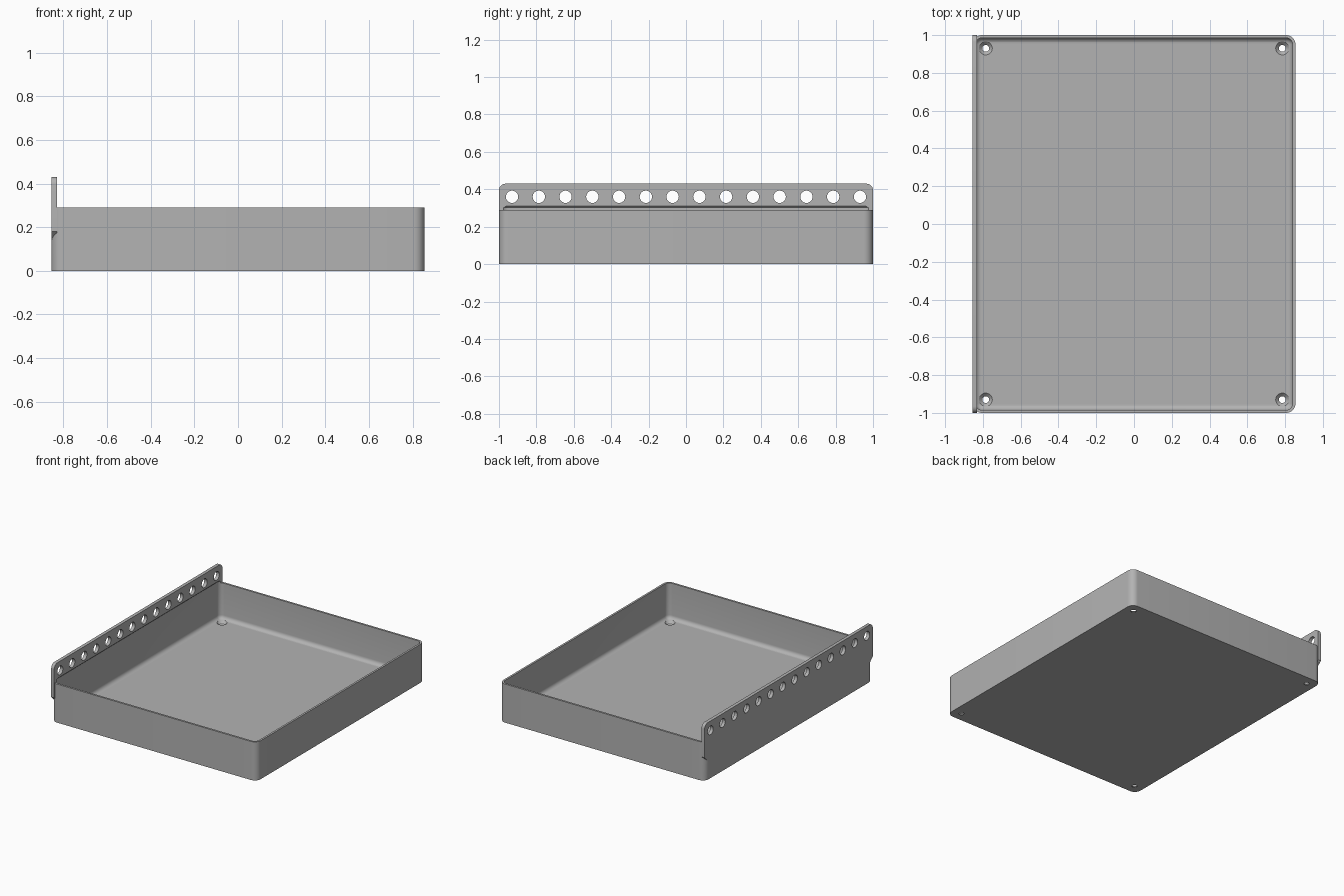
import bpy, bmesh
from math import sin, cos, pi, radians

if "Cube" in bpy.data.objects:
    bpy.data.objects.remove(bpy.data.objects["Cube"], do_unlink=True)

HX, HY, TOP, WALL, FLOOR, CORNER = 0.855, 1.0, 0.29, 0.015, 0.02, 0.05
PLATE_IN, PLATE_TOP = -0.83, 0.43

grey = bpy.data.materials.new("plain_grey")
grey.use_nodes = True
colour = (0.45, 0.45, 0.45, 1)
grey.diffuse_color = colour
grey.node_tree.nodes["Principled BSDF"].inputs["Base Color"].default_value = colour


def rounded_ring(hx, hy, r, z, steps=8):
    """Rounded rectangle at height z."""
    pts = []
    for q, (sx, sy) in enumerate([(1, 1), (-1, 1), (-1, -1), (1, -1)]):
        for i in range(steps + 1):
            a = (q + i / steps) * pi / 2
            pts.append((sx * (hx - r) + r * cos(a), sy * (hy - r) + r * sin(a), z))
    return pts


def circle_ring(x, y, z, r, n=24):
    return [(x + r * cos(2 * pi * i / n), y + r * sin(2 * pi * i / n), z) for i in range(n)]


def loft(name, rings):
    """Closed solid through rings that share one point count."""
    bm = bmesh.new()
    loops = [[bm.verts.new(p) for p in ring] for ring in rings]
    n = len(loops[0])
    for low, high in zip(loops, loops[1:]):
        for i in range(n):
            j = (i + 1) % n
            bm.faces.new((low[i], low[j], high[j], high[i]))
    bm.faces.new(loops[0][::-1])
    bm.faces.new(loops[-1])
    bmesh.ops.recalc_face_normals(bm, faces=bm.faces)
    mesh = bpy.data.meshes.new(name)
    bm.to_mesh(mesh)
    bm.free()
    mesh.materials.append(grey)
    obj = bpy.data.objects.new(name, mesh)
    bpy.context.collection.objects.link(obj)
    return obj


def combine(target, tool, operation):
    """Apply a boolean and discard the tool."""
    tool.hide_render = True
    mod = target.modifiers.new(operation.lower(), "BOOLEAN")
    mod.operation, mod.solver, mod.object = operation, "EXACT", tool
    bpy.context.view_layer.objects.active = target
    bpy.ops.object.modifier_apply(modifier=mod.name)
    bpy.data.objects.remove(tool, do_unlink=True)


# Tray body
tray = loft("tray", [rounded_ring(HX, HY, CORNER, z) for z in (0, TOP)])

# Hanging plate: rounded top corners, sloped lower corners
half = []
R = 0.035
for i in range(7):
    a = i / 6 * pi / 2
    half.append((HY - R + R * cos(a), PLATE_TOP - R + R * sin(a)))
half = [(HY - 0.05, 0.13), (HY, 0.18)] + half
outline = half + [(-y, z) for y, z in reversed(half)]
plate = loft("plate", [[(x, y, z) for y, z in outline] for x in (-HX, PLATE_IN)])
combine(tray, plate, "UNION")

# Hollow with a filleted floor edge and a bevelled top under the plate
FILLET = 0.03
ix, iy, ir = HX - WALL, HY - WALL, CORNER - WALL
rings = []
for i in range(7):
    a = i / 6 * pi / 2
    inset = FILLET * (1 - sin(a))
    rings.append(rounded_ring(ix - inset, iy - inset, ir - inset, FLOOR + FILLET * (1 - cos(a))))
rings.append(rounded_ring(ix, iy, ir, TOP + 0.012))
rings.append(rounded_ring(ix - 0.018, iy - 0.018, ir - 0.018, TOP + 0.03))
combine(tray, loft("hollow_cutter", rings), "DIFFERENCE")

# Row of round holes through the plate
COUNT, REACH = 14, 0.93
for k in range(COUNT):
    y = -REACH + 2 * REACH * k / (COUNT - 1)
    ring = circle_ring(y, 0.36, 0, 0.033)
    cutter = loft("hole_cutter", [[(x, p[0], p[1]) for p in ring] for x in (-0.9, -0.8)])
    combine(tray, cutter, "DIFFERENCE")

# Countersunk screw holes in the floor corners
for sx in (-1, 1):
    for sy in (-1, 1):
        steps = [(-0.02, 0.018), (0.003, 0.018), (0.021, 0.036), (0.045, 0.036)]
        cutter = loft("screw_cutter", [circle_ring(sx * 0.785, sy * 0.93, z, r) for z, r in steps])
        combine(tray, cutter, "DIFFERENCE")

# Smooth the rounded parts, keep the edges crisp
bpy.ops.object.select_all(action="DESELECT")
tray.select_set(True)
bpy.context.view_layer.objects.active = tray
bpy.ops.object.shade_smooth_by_angle(angle=radians(30))
